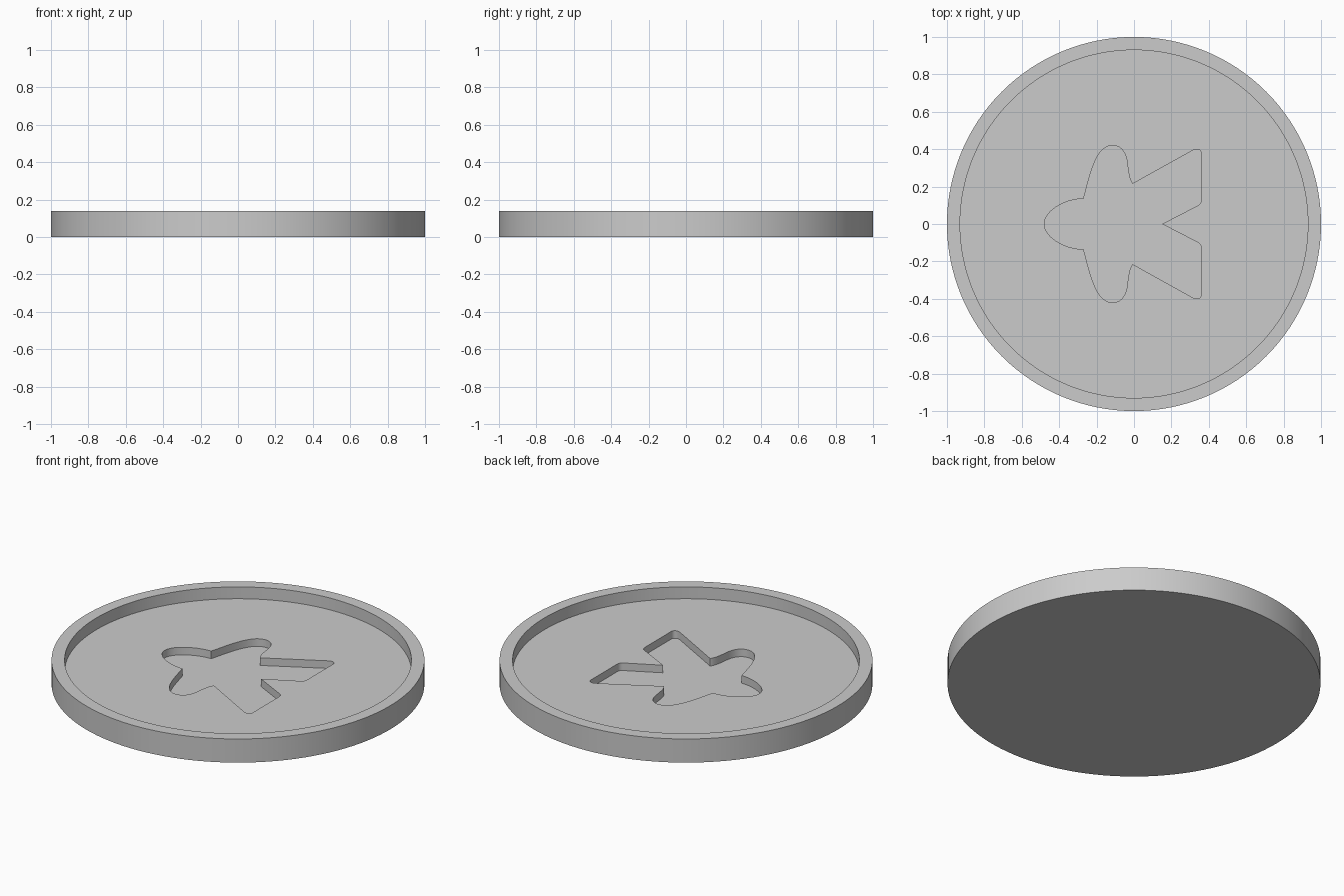
import bpy
import bmesh
from math import radians
from mathutils import Vector
from mathutils.geometry import interpolate_bezier

cube = bpy.data.objects.get("Cube")
if cube:
    bpy.data.objects.remove(cube, do_unlink=True)

THICK, FLOOR, RECESS = 0.14, 0.07, 0.025
SEGMENTS = 128

# Single grey material
grey = bpy.data.materials.new("grey")
grey.use_nodes = True
colour = (0.6, 0.6, 0.6, 1)
grey.diffuse_color = colour
grey.node_tree.nodes["Principled BSDF"].inputs["Base Color"].default_value = colour


def cylinder(name, radius, bottom, top):
    bpy.ops.mesh.primitive_cylinder_add(
        vertices=SEGMENTS, radius=radius, depth=top - bottom,
        location=(0, 0, (bottom + top) / 2))
    obj = bpy.context.object
    obj.name = name
    obj.data.materials.append(grey)
    return obj


def prism(name, outline, bottom, top):
    bm = bmesh.new()
    face = bm.faces.new([bm.verts.new((x, y, bottom)) for x, y in outline])
    result = bmesh.ops.extrude_face_region(bm, geom=[face])
    raised = [g for g in result["geom"] if isinstance(g, bmesh.types.BMVert)]
    bmesh.ops.translate(bm, verts=raised, vec=(0, 0, top - bottom))
    bmesh.ops.recalc_face_normals(bm, faces=bm.faces)
    mesh = bpy.data.meshes.new(name)
    bm.to_mesh(mesh)
    bm.free()
    mesh.materials.append(grey)
    obj = bpy.data.objects.new(name, mesh)
    bpy.context.collection.objects.link(obj)
    return obj


def cut(target, cutter):
    mod = target.modifiers.new("cut", 'BOOLEAN')
    mod.operation = 'DIFFERENCE'
    mod.solver = 'EXACT'
    mod.object = cutter
    bpy.context.view_layer.objects.active = target
    bpy.ops.object.modifier_apply(modifier=mod.name)
    bpy.data.objects.remove(cutter, do_unlink=True)


# Half outline of the pawn figure: curves for head, arm, foot corners
curves = [
    ((-0.48, 0), (-0.48, 0.07), (-0.37, 0.135), (-0.27, 0.135)),
    ((-0.27, 0.135), (-0.24, 0.24), (-0.21, 0.42), (-0.115, 0.42)),
    ((-0.115, 0.42), (-0.06, 0.42), (-0.04, 0.37), (-0.035, 0.32)),
    ((-0.035, 0.32), (-0.03, 0.27), (-0.022, 0.23), (-0.007, 0.215)),
    ((0.315, 0.394), (0.335, 0.405), (0.36, 0.4), (0.36, 0.375)),
    ((0.36, 0.13), (0.36, 0.115), (0.353, 0.104), (0.34, 0.098)),
]
half = []
for points in curves:
    for p in interpolate_bezier(*[Vector(q) for q in points], 12):
        if not half or (p.xy - Vector(half[-1])).length > 0.001:
            half.append((p.x, p.y))
half.append((0.15, 0))
outline = half + [(x, -y) for x, y in reversed(half[1:-1])]

# Round token with a raised rim and a sunken figure
token = cylinder("token", 1, 0, THICK)
cut(token, cylinder("rim_cutter", 0.93, FLOOR, THICK + 0.1))
cut(token, prism("figure_cutter", outline, RECESS, THICK + 0.1))

bpy.ops.object.select_all(action='DESELECT')
token.select_set(True)
bpy.context.view_layer.objects.active = token
bpy.ops.object.shade_smooth_by_angle(angle=radians(30))
